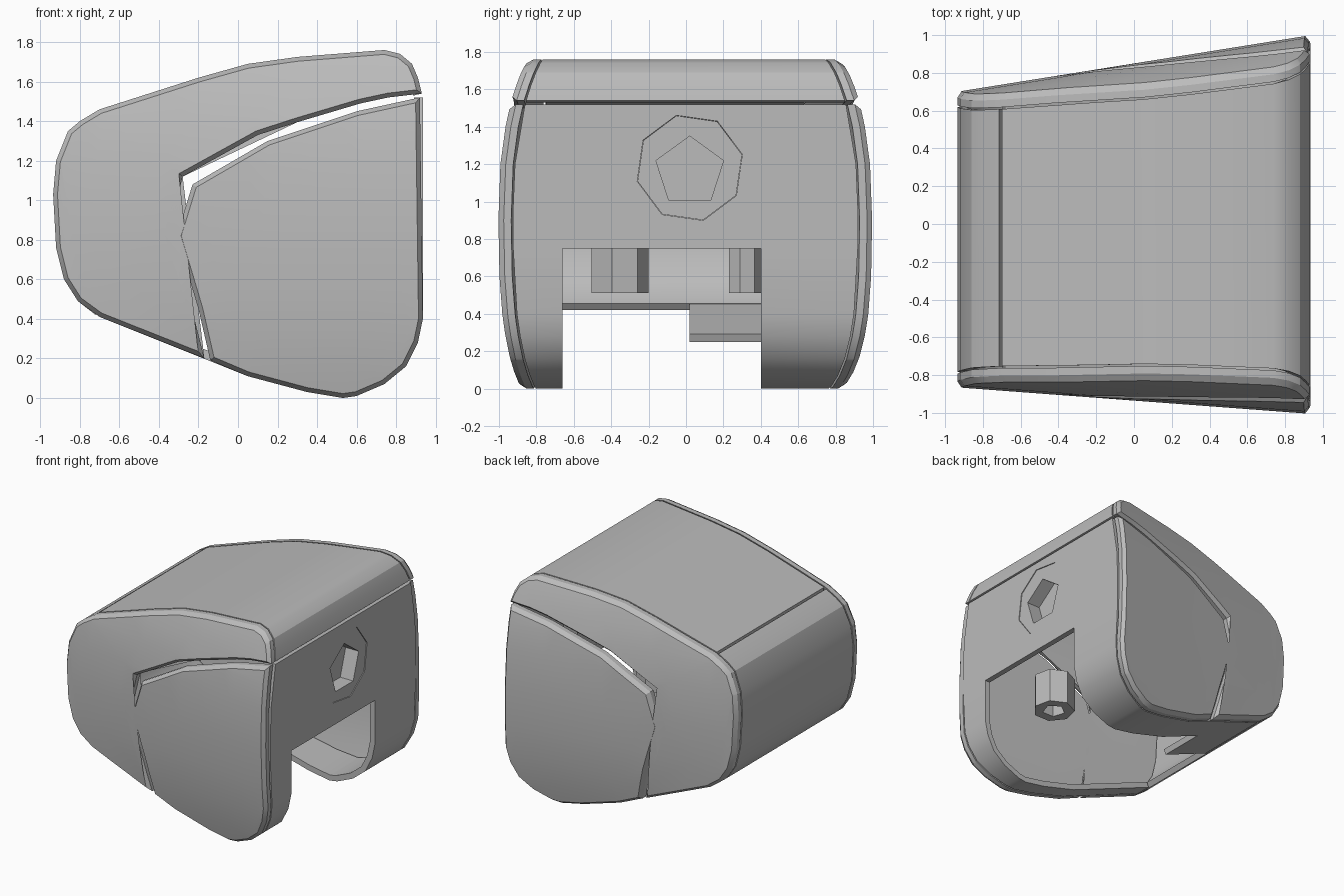
import bpy, bmesh
from math import pi
from mathutils import Matrix, Vector

cube = bpy.data.objects.get("Cube")
if cube:
    bpy.data.objects.remove(cube, do_unlink=True)

grey = bpy.data.materials.new("plain_grey")
grey.use_nodes = True
COLOR = (0.5, 0.5, 0.5, 1)
grey.diffuse_color = COLOR
grey.node_tree.nodes["Principled BSDF"].inputs["Base Color"].default_value = COLOR


def shade(obj):
    bpy.ops.object.select_all(action='DESELECT')
    obj.select_set(True)
    bpy.context.view_layer.objects.active = obj
    bpy.ops.object.shade_smooth_by_angle(angle=0.45)


def finish(name, bm):
    """Turn a bmesh into a shaded object."""
    bmesh.ops.recalc_face_normals(bm, faces=bm.faces[:])
    mesh = bpy.data.meshes.new(name)
    bm.to_mesh(mesh)
    bm.free()
    mesh.materials.append(grey)
    obj = bpy.data.objects.new(name, mesh)
    bpy.context.collection.objects.link(obj)
    shade(obj)
    return obj


def half_width(side, x, z):
    """Distance of the bulging, tapering flank from the middle plane."""
    base = 0.935 + 0.075 * x if side < 0 else 0.85 + 0.16 * x
    t = (z - 0.9) / 0.87
    return base - (0.15 if t > 0 else 0.085) * abs(t) ** 2.5


# Side profile (x, z), split where the panels meet
TOP = [(-0.70, 1.46), (-0.2, 1.62), (0.05, 1.69), (0.3, 1.725), (0.74, 1.76),
       (0.82, 1.74), (0.88, 1.69), (0.91, 1.62), (0.93, 1.54)]
FACE = [(0.935, 1.52), (0.935, 1.2), (0.935, 0.95), (0.935, 0.75)]
LEG = [(0.935, 0.75), (0.935, 0.4), (0.91, 0.28), (0.85, 0.16), (0.74, 0.07),
       (0.6, 0.01), (0.53, 0), (0.35, 0.03), (0.05, 0.11), (-0.15, 0.19)]
BELLY = [(-0.15, 0.19), (-0.3, 0.25), (-0.7, 0.41)]
NOSE = [(-0.72, 0.42), (-0.81, 0.49), (-0.88, 0.6), (-0.92, 0.76), (-0.935, 1.03),
        (-0.92, 1.2), (-0.86, 1.35), (-0.8, 1.4), (-0.715, 1.45)]


def panel(name, path, low=None, high=None, thick=0.045):
    """Curved shell panel swept across y; None means reach the flank."""
    bm = bmesh.new()
    pts = [Vector(p) for p in path]
    rows = []
    for i, p in enumerate(pts):
        d = (pts[min(i + 1, len(pts) - 1)] - pts[max(i - 1, 0)]).normalized()
        q = p + Vector((d.y, -d.x)) * thick
        y0 = -half_width(-1, *p) + 0.08 if low is None else low
        y1 = half_width(1, *p) - 0.08 if high is None else high
        rows.append([bm.verts.new((v.x, y, v.y))
                     for v, y in ((p, y0), (p, y1), (q, y1), (q, y0))])
    for a, b in zip(rows, rows[1:]):
        for k in range(4):
            n = (k + 1) % 4
            bm.faces.new((a[k], a[n], b[n], b[k]))
    bm.faces.new(rows[0])
    bm.faces.new(rows[-1])
    return finish(name, bm)


def prism(name, sides, radius, depth, center, turn=Matrix(), spin=0.0):
    bm = bmesh.new()
    bmesh.ops.create_cone(bm, cap_ends=True, segments=sides, radius1=radius,
                          radius2=radius, depth=depth,
                          matrix=Matrix.Translation(center) @ turn
                          @ Matrix.Rotation(spin, 4, 'Z'))
    return finish(name, bm)


def cut(obj, cutter):
    """Subtract the cutter and discard it."""
    mod = obj.modifiers.new("cut", 'BOOLEAN')
    mod.object = cutter
    mod.solver = 'EXACT'
    bpy.context.view_layer.objects.active = obj
    bpy.ops.object.modifier_apply(modifier=mod.name)
    bpy.data.objects.remove(cutter, do_unlink=True)
    shade(obj)


# Body shell panels
panel("top_panel", TOP)
panel("nose_panel", NOSE)
face = panel("end_face", FACE)
panel("front_leg", LEG + BELLY[1:], high=-0.66)
panel("back_leg", LEG + BELLY[1:], low=0.40)
panel("belly_tab", BELLY[1:], low=0.02, high=0.40)

# Eight-sided socket with a five-sided bore in the end face
ALONG_X = Matrix.Rotation(pi / 2, 4, 'Y')
cut(face, prism("socket_cutter", 8, 0.29, 0.3, (0.935, 0.02, 1.18), ALONG_X, 0.25))
socket = prism("socket", 8, 0.288, 0.16, (0.85, 0.02, 1.18), ALONG_X, 0.25)
cut(socket, prism("bore_cutter", 5, 0.19, 0.24, (0.935, 0.02, 1.16), ALONG_X, pi / 2))

# Short sleeves hanging inside the opening
for name, y, radius in (("front_sleeve", -0.36, 0.16), ("back_sleeve", 0.31, 0.09)):
    sleeve = prism(name, 7, radius, 0.28, (0.5, y, 0.65))
    cut(sleeve, prism("sleeve_cutter", 5, radius * 0.55, 0.3, (0.5, y, 0.53)))


def inset_outline(points, amount):
    """Shrink a closed outline by a constant distance."""
    pts = [Vector(p) for p in points]
    area = sum(a.x * b.y - b.x * a.y for a, b in zip(pts, pts[1:] + pts[:1]))
    sign = 1 if area > 0 else -1
    result = []
    for i, p in enumerate(pts):
        d0 = (p - pts[i - 1]).normalized()
        d1 = (pts[(i + 1) % len(pts)] - p).normalized()
        n0, n1 = Vector((-d0.y, d0.x)), Vector((-d1.y, d1.x))
        result.append(p + (n0 + n1) * sign * amount / max(1 + n0.dot(n1), 0.4))
    return result


def flank_plate(name, outline, side):
    """Chamfered plate that follows the bulging flank; y holds depth until the end."""
    bm = bmesh.new()
    rim = [bm.verts.new((x, 0.03, z)) for x, z in outline]
    crest = [bm.verts.new((x, 0, z)) for x, z in inset_outline(outline, 0.022)]
    back = [bm.verts.new((x, 0.07, z)) for x, z in outline]
    for i in range(len(rim)):
        for a, b in ((rim, crest), (rim, back)):
            bm.faces.new((a[i - 1], a[i], b[i], b[i - 1]))
    bm.faces.new(crest)
    bm.faces.new(back)
    bmesh.ops.triangulate(bm, faces=bm.faces[:], ngon_method='EAR_CLIP')
    for z in (0.15, 0.35, 0.6, 0.9, 1.2, 1.4, 1.55, 1.67):
        bmesh.ops.bisect_plane(bm, geom=bm.verts[:] + bm.edges[:] + bm.faces[:],
                               plane_co=(0, 0, z), plane_no=(0, 0, 1))
    for v in bm.verts:
        v.co.y = side * (half_width(side, v.co.x, v.co.z) - v.co.y)
    return finish(name, bm)


# Two plates per side with a narrow bent slit between them
SHIELD_EDGE = [(-0.14, 0.19), (-0.2, 0.45), (-0.31, 0.82), (-0.23, 1.08),
               (0.15, 1.3), (0.33, 1.36), (0.6, 1.45), (0.92, 1.52)]
WRAP_EDGE = [(-0.17, 0.2), (-0.245, 0.5), (-0.35, 0.83), (-0.28, 1.12),
             (0.1, 1.33), (0.3, 1.395), (0.62, 1.49), (0.76, 1.52)]
shield = SHIELD_EDGE + LEG[1:-1]
wrap = BELLY[2:] + NOSE[1:-1] + TOP + WRAP_EDGE[::-1]
for label, side in (("front", -1), ("back", 1)):
    flank_plate(label + "_shield", shield, side)
    flank_plate(label + "_wrap", wrap, side)
